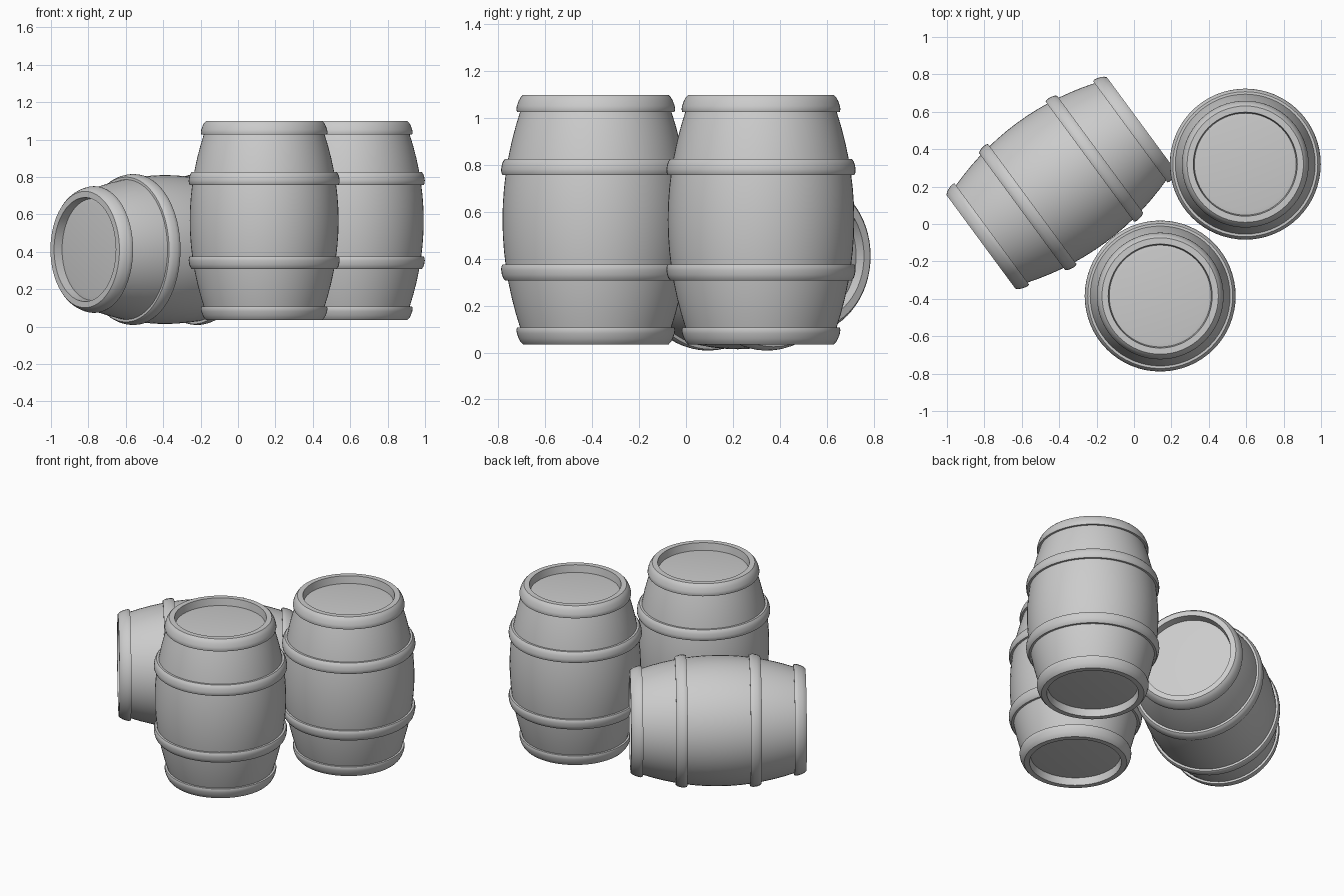
import bpy, bmesh, math
from mathutils import Matrix, Vector

cube = bpy.data.objects.get("Cube")
if cube:
    bpy.data.objects.remove(cube)

grey = bpy.data.materials.new("barrel_grey")
grey.use_nodes = True
grey.diffuse_color = (0.6, 0.6, 0.6, 1)
grey.node_tree.nodes["Principled BSDF"].inputs["Base Color"].default_value = (0.6, 0.6, 0.6, 1)

SIDES = 64
HALF = 0.532      # half the barrel length
BULGE = 0.398     # widest stave radius


def stave_radius(t):
    """Radius of the staves at distance t from the middle."""
    return BULGE - 0.354 * t * t


def lathe(name, profile, closed=False):
    """Spin (radius, height) points around z into a mesh."""
    bm = bmesh.new()
    verts = [bm.verts.new((r, 0, z)) for r, z in profile]
    pairs = list(zip(verts, verts[1:]))
    if closed:
        pairs.append((verts[-1], verts[0]))
    edges = [bm.edges.new(p) for p in pairs]
    bmesh.ops.spin(bm, geom=verts + edges, axis=(0, 0, 1), cent=(0, 0, 0),
                   angle=math.tau, steps=SIDES, use_duplicate=False)
    bmesh.ops.remove_doubles(bm, verts=bm.verts, dist=0.0002)
    bmesh.ops.recalc_face_normals(bm, faces=bm.faces)
    mesh = bpy.data.meshes.new(name)
    bm.to_mesh(mesh)
    bm.free()
    mesh.materials.append(grey)
    return mesh


def hoop(name, middle, width, thick):
    """Rounded metal band that follows the slope of the staves."""
    low, high = middle - width / 2, middle + width / 2
    steps = [(0, -0.02), (0, 0.6), (0.15, 0.88), (0.35, 1), (0.65, 1),
             (0.85, 0.88), (1, 0.6), (1, -0.02)]
    points = []
    for along, out in steps:
        z = low + (high - low) * along
        points.append((stave_radius(z) + thick * out, z))
    return lathe(name, points, closed=True)


# Staves run over both rims and down into the recessed ends
wall = [(stave_radius(HALF * i / 8), HALF * i / 8) for i in range(-8, 9)]
rim = [(0.278, HALF), (0.272, HALF - 0.05)]
staves = lathe("staves", [(r, -z) for r, z in reversed(rim)] + wall + rim)

# Shallow lid with a fine bevelled border
lid = lathe("lid", [(0, HALF - 0.045), (0.25, HALF - 0.045), (0.275, HALF - 0.049)])

middle_hoop = hoop("middle_hoop", 0.225, 0.068, 0.022)
end_hoop = hoop("end_hoop", HALF - 0.036, 0.072, 0.022)

# Two standing barrels and one lying on its side
lying_axis = Vector((0.805, 0.593, 0))
placements = {
    "front_barrel": Matrix.Translation((0.14, -0.385, 0.567)),
    "back_barrel": Matrix.Translation((0.595, 0.32, 0.567)),
    "lying_barrel": Matrix.Translation((-0.39, 0.22, 0.412))
    @ lying_axis.to_track_quat('Z', 'Y').to_matrix().to_4x4(),
}
flip = Matrix.Rotation(math.pi, 4, 'X')


def place(name, mesh, matrix):
    ob = bpy.data.objects.new(name, mesh)
    bpy.context.collection.objects.link(ob)
    ob.matrix_world = matrix
    return ob


parts = []
for name, matrix in placements.items():
    parts.append(place(name + "_staves", staves, matrix))
    for part, mesh in (("lid", lid), ("middle_hoop", middle_hoop), ("end_hoop", end_hoop)):
        parts.append(place(f"{name}_upper_{part}", mesh, matrix))
        parts.append(place(f"{name}_lower_{part}", mesh, matrix @ flip))

for ob in parts:
    ob.select_set(True)
bpy.context.view_layer.objects.active = parts[0]
bpy.ops.object.shade_smooth_by_angle(angle=math.radians(35))
